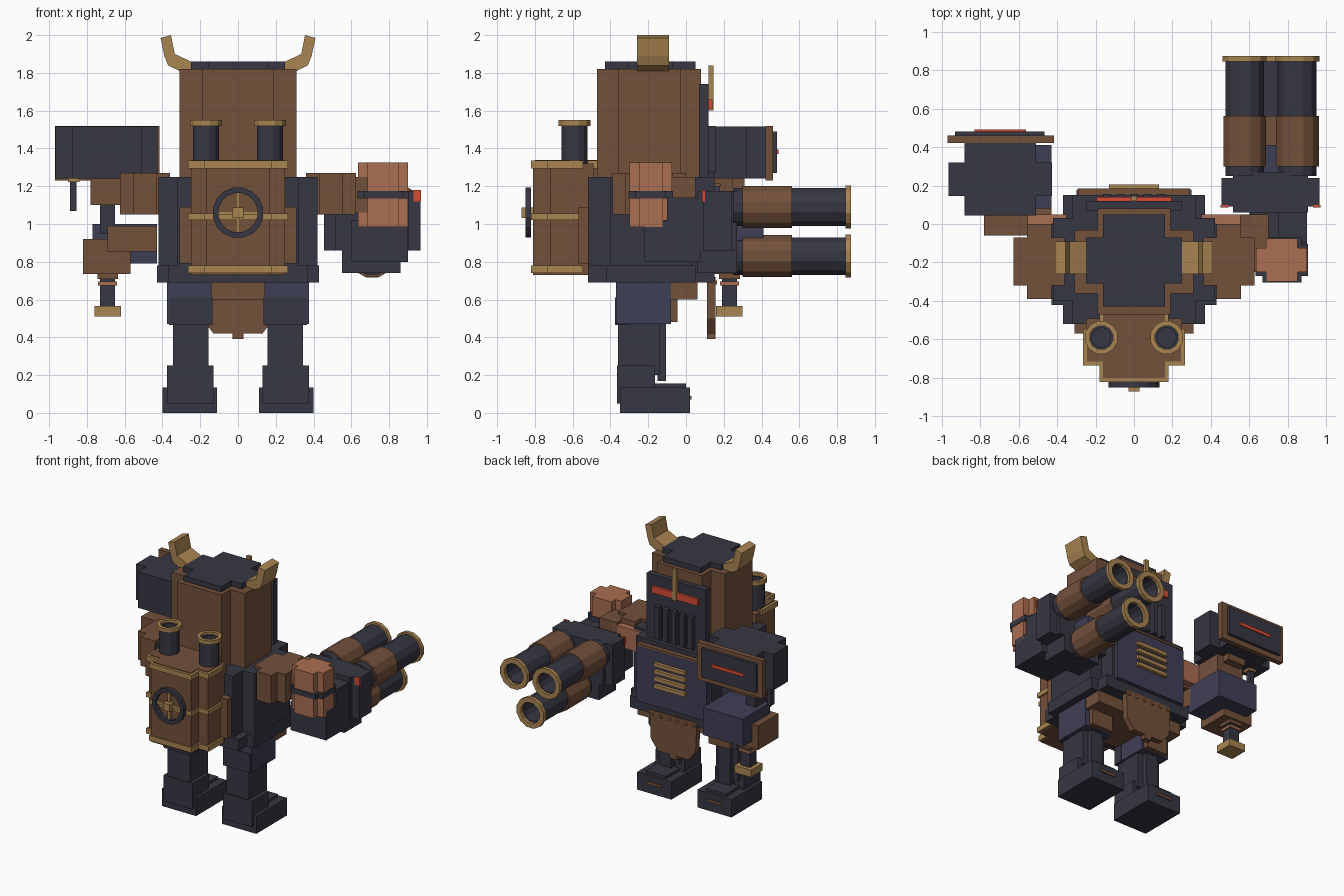
import bpy, bmesh, math
from mathutils import Matrix, Vector

cube = bpy.data.objects.get("Cube")
if cube:
    bpy.data.objects.remove(cube)


def material(name, rgb):
    linear = [(c / 255 / 12.92) if c < 11 else ((c / 255 + 0.055) / 1.055) ** 2.4 for c in rgb]
    mat = bpy.data.materials.new(name)
    mat.use_nodes = True
    mat.diffuse_color = (*linear, 1)
    mat.node_tree.nodes["Principled BSDF"].inputs["Base Color"].default_value = (*linear, 1)
    return mat


brown = material("brown leather", (116, 81, 59))
dark = material("dark iron", (55, 55, 67))
navy = material("blue steel", (63, 63, 86))
gold = material("brass", (170, 133, 81))
copper = material("copper", (170, 110, 82))
red = material("glowing red", (215, 75, 52))


def finish(name, mat, bm):
    bmesh.ops.recalc_face_normals(bm, faces=bm.faces)
    mesh = bpy.data.meshes.new(name)
    bm.to_mesh(mesh)
    bm.free()
    mesh.materials.append(mat)
    obj = bpy.data.objects.new(name, mesh)
    bpy.context.collection.objects.link(obj)
    return obj


def prism(name, mat, points, direction):
    """Extrude a closed polygon along a direction."""
    bm = bmesh.new()
    face = bm.faces.new([bm.verts.new(p) for p in points])
    out = bmesh.ops.extrude_face_region(bm, geom=[face])
    verts = [v for v in out["geom"] if isinstance(v, bmesh.types.BMVert)]
    bmesh.ops.translate(bm, vec=direction, verts=verts)
    return finish(name, mat, bm)


def block(name, mat, x, y, z, notch=None, side=1):
    """Box, optionally with square notches cut from its four upright edges."""
    (a, b), (c, d) = sorted(side * v for v in x), y
    if notch:
        n, m = notch
        plan = [(a + n, c), (b - n, c), (b - n, c + m), (b, c + m), (b, d - m), (b - n, d - m),
                (b - n, d), (a + n, d), (a + n, d - m), (a, d - m), (a, c + m), (a + n, c + m)]
    else:
        plan = [(a, c), (b, c), (b, d), (a, d)]
    return prism(name, mat, [(px, py, z[0]) for px, py in plan], (0, 0, z[1] - z[0]))


def wide(name, mat, half, y, z, notch=None):
    """Block centred on x = 0."""
    return block(name, mat, (-half, half), y, z, notch)


def tube(name, mat, base, radius, bore, length, axis="Z", sides=12):
    """Open ring or pipe running from base along the axis."""
    bm = bmesh.new()
    rings = []
    for r, h in ((radius, 0), (radius, length), (bore, length), (bore, 0)):
        angles = [math.tau * (i + 0.5) / sides for i in range(sides)]
        rings.append([bm.verts.new((r * math.cos(t), r * math.sin(t), h)) for t in angles])
    for k in range(4):
        low, high = rings[k], rings[(k + 1) % 4]
        for i in range(sides):
            j = (i + 1) % sides
            bm.faces.new((low[i], low[j], high[j], high[i]))
    if axis == "Y":
        bm.transform(Matrix.Rotation(-math.pi / 2, 4, "X"))
    bmesh.ops.translate(bm, vec=Vector(base), verts=bm.verts)
    return finish(name, mat, bm)


# Head, lid and face
wide("head", brown, .31, (-.47, .08), (1.25, 1.82), (.12, .11))
wide("head_lid", dark, .25, (-.43, .05), (1.82, 1.86), (.09, .12))
wide("face_plate", dark, .25, (.07, .12), (1.25, 1.74))
wide("eye_slit", red, .195, (.12, .14), (1.61, 1.66))
wide("nose_bar", gold, .016, (.12, .145), (1.6, 1.84))
for i in range(5):
    mid = (i - 2) * .07
    block(f"face_grille_{i}", dark, (mid - .02, mid + .02), (.11, .155), (1.27, 1.52))

# Torso, chest and waist
wide("torso", dark, .42, (-.52, .15), (.76, 1.25), (.1, .12))
wide("waist", dark, .43, (-.52, .15), (.69, .78), (.06, .1))
wide("chest_panel", navy, .3, (.14, .18), (.77, 1.2))
wide("chest_trim", brown, .29, (.14, .185), (1.2, 1.215))
for i in range(4):
    low = .92 + i * .055
    wide(f"chest_bar_{i}", gold, .13, (.18, .205), (low, low + .028))
wide("hips", brown, .37, (-.36, .06), (.6, .69))
cloth = [(-.2, .72), (.2, .72), (.19, .5), (.13, .42), (.03, .42), (.03, .39),
         (-.03, .39), (-.03, .42), (-.13, .42), (-.19, .5)]
prism("loincloth", brown, [(x, .11, z) for x, z in cloth], (0, .045, 0))
for i in range(6):
    mid = (i - 2.5) * .07
    block(f"loincloth_stud_{i}", copper, (mid - .01, mid + .01), (.15, .165), (.68, .7))

# Boiler on the back
wide("boiler", brown, .25, (-.81, -.4), (.73, 1.32), (.08, .09))
for label, low, high in (("lower", .74, .78), ("middle", 1.02, 1.055), ("upper", 1.295, 1.335)):
    wide(f"boiler_band_{label}", gold, .265, (-.82, -.46), (low, high), (.085, .085))
wide("boiler_cap", brown, .245, (-.8, -.46), (1.32, 1.34), (.085, .085))
tube("valve_wheel", dark, (0, -.85, 1.06), .135, .105, .03, "Y", 16)
wide("wheel_spoke_level", gold, .12, (-.84, -.82), (1.05, 1.07))
wide("wheel_spoke_upright", gold, .01, (-.84, -.82), (.94, 1.18))
wide("wheel_hub", gold, .028, (-.87, -.81), (1.032, 1.088))

# Parts repeated on both sides
horn = [(.41, 1.985), (.355, 2), (.335, 1.9), (.25, 1.86), (.25, 1.81), (.31, 1.81), (.37, 1.84), (.39, 1.89)]
for tag, s in (("left", 1), ("right", -1)):
    prism(f"horn_{tag}", gold, [(s * x, -.26, z) for x, z in horn], (0, .17, 0))
    tube(f"chimney_{tag}", dark, (s * .17, -.59, 1.3), .072, .05, .23)
    tube(f"chimney_rim_{tag}", gold, (s * .17, -.59, 1.52), .088, .062, .03)
    tube(f"chimney_core_{tag}", dark, (s * .17, -.59, 1.3), .055, .001, .12)
    block(f"boiler_bracket_{tag}", brown, (.23, .31), (-.57, -.48), (.79, 1.09), side=s)
    block(f"shoulder", brown, (.36, .625), (-.39, 0), (1.05, 1.27), (.07, .07), s).name = f"shoulder_{tag}"
    block(f"shoulder_badge_{tag}", copper, (.35, .59), (0, .05), (1.07, 1.23), side=s)
    # Legs
    block(f"thigh_{tag}", navy, (.14, .375), (-.37, -.08), (.47, .69), side=s)
    block(f"thigh_back_{tag}", dark, (.135, .365), (-.375, -.3), (.465, .61), side=s)
    block(f"thigh_pouch_{tag}", brown, (.16, .34), (-.1, -.045), (.48, .6), side=s)
    block(f"shin_{tag}", dark, (.155, .345), (-.36, -.14), (.2, .5), side=s)
    block(f"shin_guard_{tag}", dark, (.2, .3), (-.15, -.105), (.17, .6), side=s)
    block(f"boot_{tag}", dark, (.13, .375), (-.365, -.165), (.05, .25), side=s)
    block(f"foot_{tag}", dark, (.11, .4), (-.35, .02), (0, .135), side=s)
    block(f"toe_cap_{tag}", dark, (.17, .34), (-.17, 0), (.12, .155), side=s)
    block(f"toe_strip_{tag}", brown, (.19, .32), (.01, .028), (.07, .09), side=s)

# Left arm with a triple cannon
block("left_upper_arm", brown, (.55, .7), (-.25, .05), (1.06, 1.25))
block("left_elbow", copper, (.635, .9), (-.3, -.075), (.985, 1.325), (.05, .05))
block("left_elbow_band", dark, (.632, .905), (-.305, -.07), (1.135, 1.175), (.035, .035))
block("left_forearm", dark, (.6, .9), (-.22, .08), (.8, 1.02))
block("left_forearm_joint", dark, (.75, .9), (-.1, .06), (1, 1.14))
block("cannon_body_upper", dark, (.455, .965), (.06, .27), (.86, 1.175), (.06, .03))
block("cannon_body_lower", dark, (.55, .86), (.06, .27), (.74, .9))
block("cannon_core", navy, (.65, .765), (.25, .41), (.87, .99))
for x in (.47, .95):
    block("cannon_lamp", red, (x - .02, x + .02), (.085, .1), (1.12, 1.18))
for label, x, z in (("inner", .575, 1.09), ("outer", .85, 1.09), ("lower", .71, .83)):
    tube(f"barrel_{label}", dark, (x, .25, z), .103, .075, .6, "Y")
    tube(f"barrel_plug_{label}", dark, (x, .25, z), .08, .001, .35, "Y")
    tube(f"barrel_sleeve_{label}", brown, (x, .3, z), .115, .09, .26, "Y")
    tube(f"barrel_rim_{label}", gold, (x, .845, z), .118, .08, .028, "Y")

# Right arm with a boxed display
block("right_upper_arm", brown, (-.78, -.55), (-.06, .25), (1.1, 1.24))
block("right_elbow_rod", dark, (-.73, -.65), (.04, .2), (.95, 1.12))
block("right_forearm", brown, (-.69, -.43), (.02, .1), (.855, .99))
block("right_hand_housing", navy, (-.77, -.43), (.08, .41), (.79, 1))
block("right_hand", brown, (-.82, -.57), (.05, .3), (.735, .92))
block("right_hand_rod", dark, (-.73, -.65), (.19, .27), (.55, .75))
block("right_hand_ring", copper, (-.74, -.64), (.18, .28), (.675, .695))
block("right_hand_collar", brown, (-.745, -.635), (.175, .285), (.71, .74))
block("right_hand_foot", gold, (-.76, -.62), (.16, .3), (.51, .565))
block("display_neck", brown, (-.75, -.6), (.12, .31), (1.19, 1.25))
block("display_box", dark, (-.965, -.425), (.045, .42), (1.24, 1.515), (.085, .1))
block("display_frame", brown, (-.97, -.415), (.42, .46), (1.23, 1.52))
block("display_screen", dark, (-.93, -.465), (.45, .482), (1.27, 1.49))
block("display_light", red, (-.83, -.56), (.48, .49), (1.37, 1.395))
block("display_handle", dark, (-.89, -.855), (.2, .24), (1.07, 1.24))
block("display_handle_cap", gold, (-.9, -.84), (.19, .25), (1.222, 1.24))
